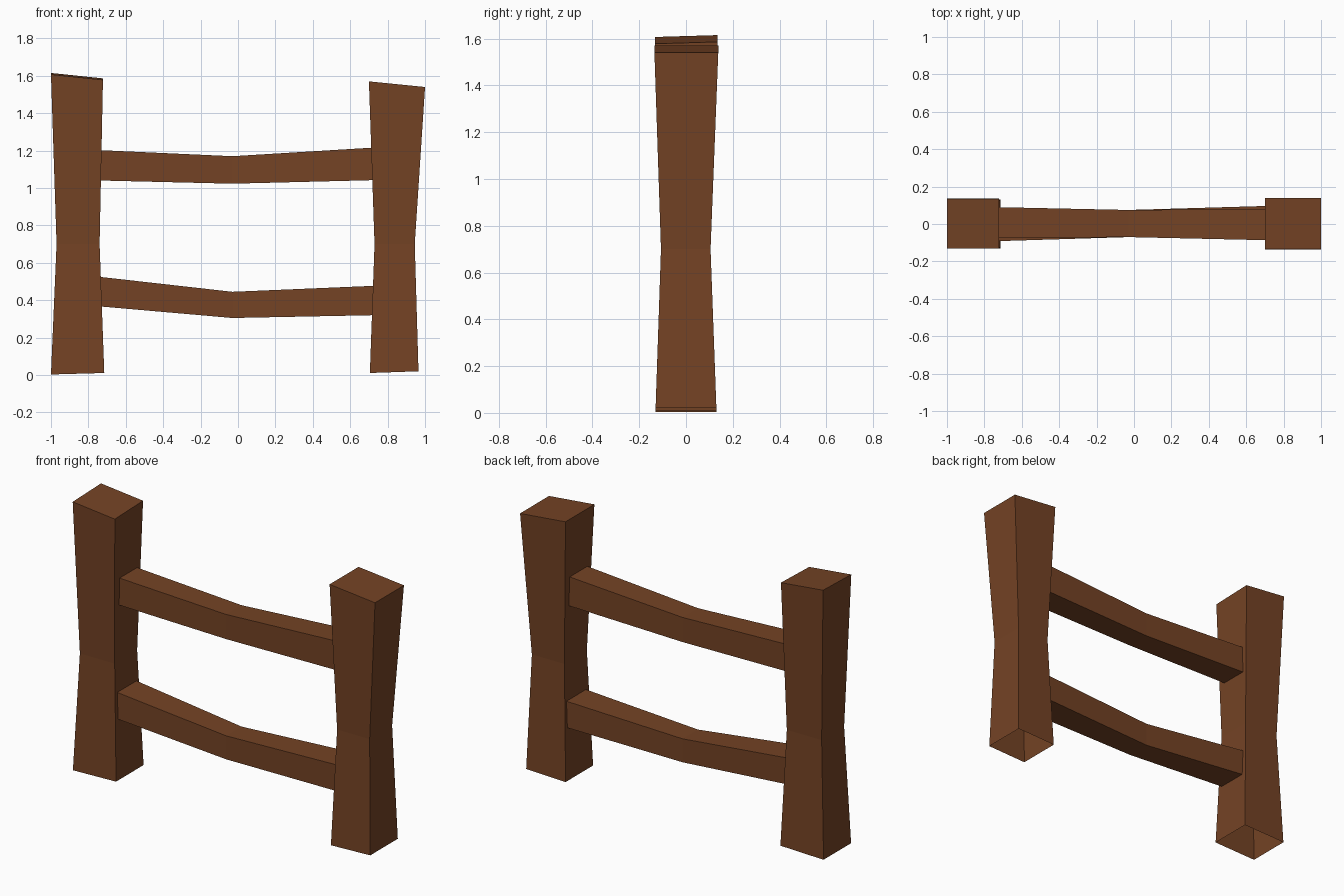
import bpy, bmesh

if "Cube" in bpy.data.objects:
    bpy.data.objects.remove(bpy.data.objects["Cube"])

wood = bpy.data.materials.new("brown_wood")
wood.diffuse_color = (0.175, 0.056, 0.018, 1)
wood.use_nodes = True
wood.node_tree.nodes["Principled BSDF"].inputs["Base Color"].default_value = wood.diffuse_color


def loft(name, rings, cap_end):
    """Skin four-cornered rings; optionally close the last one."""
    bm = bmesh.new()
    loops = [[bm.verts.new(p) for p in ring] for ring in rings]
    for a, b in zip(loops, loops[1:]):
        for i in range(4):
            j = (i + 1) % 4
            bm.faces.new((a[i], a[j], b[j], b[i]))
    if cap_end:
        bm.faces.new(loops[-1])
    me = bpy.data.meshes.new(name)
    bm.to_mesh(me)
    bm.free()
    me.materials.append(wood)
    ob = bpy.data.objects.new(name, me)
    bpy.context.collection.objects.link(ob)
    return ob


def post(name, sections):
    # section: left x, left z, right x, right z, front y, back y, back lift
    rings = [[(x0, f, z0), (x1, f, z1), (x1, b, z1 + lift), (x0, b, z0 + lift)]
             for x0, z0, x1, z1, f, b, lift in sections]
    return loft(name, rings, True)      # hollow underneath


def rail(name, sections):
    # section: x, bottom z, top z, front y, back y
    rings = [[(x, f, z0), (x, b, z0), (x, b, z1), (x, f, z1)]
             for x, z0, z1, f, b in sections]
    return loft(name, rings, False)     # ends are hidden in the posts


# Waisted posts with sloping tops
post("left_post", [
    (-1.0, 0.003, -0.715, 0.011, -0.13, 0.13, 0.0),
    (-0.97, 0.70, -0.74, 0.70, -0.107, 0.105, 0.0),
    (-1.0, 1.607, -0.722, 1.578, -0.132, 0.135, 0.008)])
post("right_post", [
    (0.705, 0.011, 0.965, 0.02, -0.13, 0.13, 0.0),
    (0.73, 0.70, 0.945, 0.70, -0.107, 0.105, 0.0),
    (0.70, 1.57, 1.0, 1.54, -0.135, 0.138, 0.0)])

# Sagging rails
rail("upper_rail", [
    (-0.735, 1.04, 1.202, -0.075, 0.09),
    (-0.03, 1.023, 1.17, -0.07, 0.075),
    (0.725, 1.042, 1.216, -0.087, 0.08)])
rail("lower_rail", [
    (-0.74, 0.367, 0.525, -0.092, 0.09),
    (-0.03, 0.305, 0.445, -0.07, 0.075),
    (0.728, 0.32, 0.477, -0.087, 0.097)])
